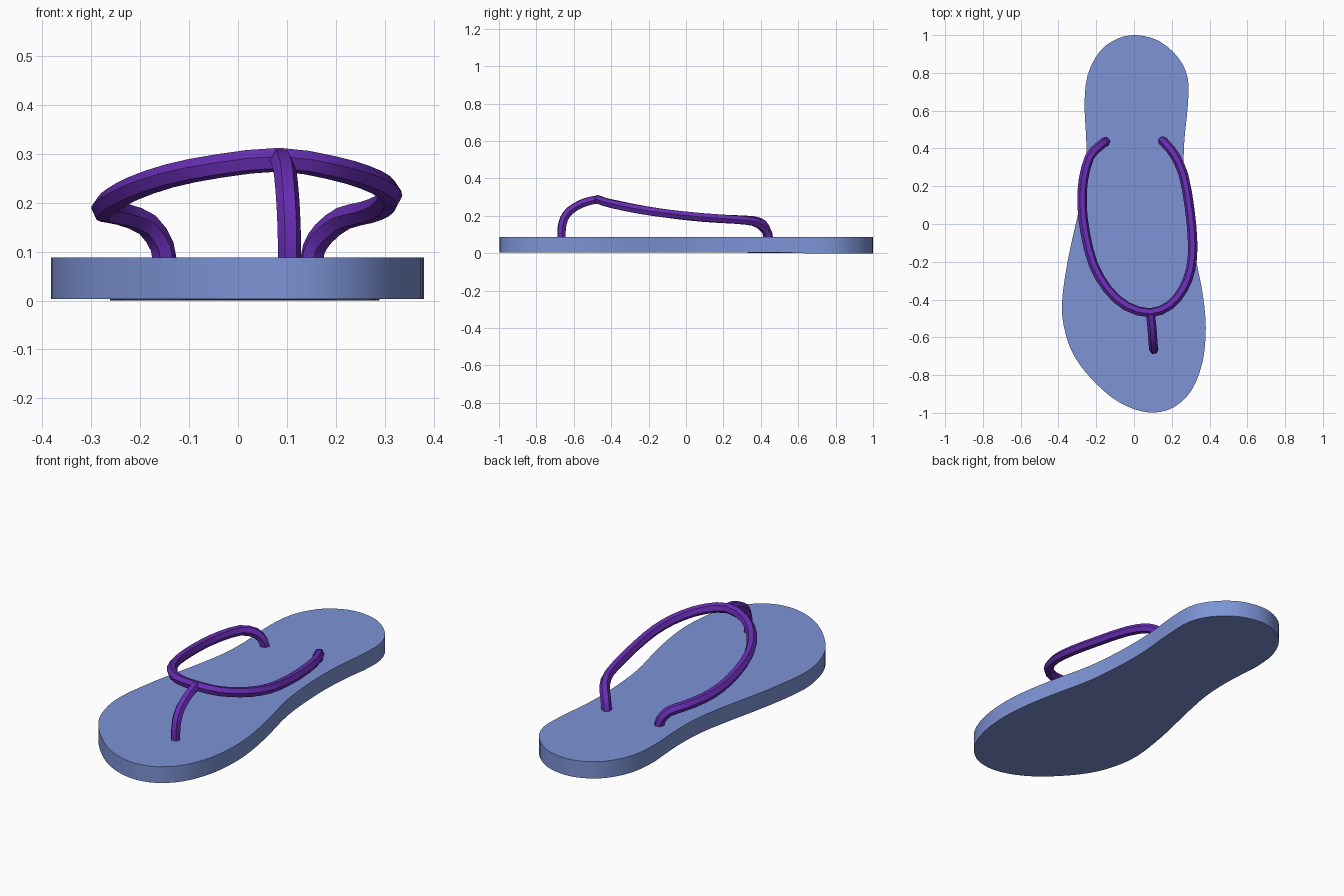
import bpy, bmesh, math
from mathutils import Vector

if "Cube" in bpy.data.objects:
    bpy.data.objects.remove(bpy.data.objects["Cube"])


def material(name, rgb):
    m = bpy.data.materials.new(name)
    m.diffuse_color = (*rgb, 1)
    m.use_nodes = True
    m.node_tree.nodes["Principled BSDF"].inputs["Base Color"].default_value = m.diffuse_color
    return m


BLUE = material("sole blue", (0.205, 0.295, 0.67))
PURPLE = material("strap purple", (0.14, 0.027, 0.46))


def smooth_path(pts, steps, closed=False):
    """Catmull-Rom curve through the points."""
    pts = [Vector(p) for p in pts]
    n = len(pts)
    get = (lambda i: pts[i % n]) if closed else (lambda i: pts[max(0, min(n - 1, i))])
    out = []
    for i in range(n if closed else n - 1):
        a, b, c, d = get(i - 1), get(i), get(i + 1), get(i + 2)
        for s in range(steps):
            t = s / steps
            out.append(0.5 * (2 * b + (c - a) * t + (2 * a - 5 * b + 4 * c - d) * t ** 2
                              + (3 * b - a - 3 * c + d) * t ** 3))
    if not closed:
        out.append(pts[-1])
    return out


def add_object(name, mesh, mat):
    mesh.materials.clear()
    mesh.materials.append(mat)
    ob = bpy.data.objects.new(name, mesh)
    bpy.context.collection.objects.link(ob)
    bpy.ops.object.select_all(action='DESELECT')
    ob.select_set(True)
    bpy.context.view_layer.objects.active = ob
    bpy.ops.object.shade_smooth_by_angle(angle=math.radians(35))
    return ob


def tube(name, pts, radius, mat):
    """Six-sided cord swept along a path."""
    cu = bpy.data.curves.new(name + "_path", 'CURVE')
    cu.dimensions = '3D'
    cu.bevel_depth = radius
    cu.bevel_resolution = 1
    cu.use_fill_caps = True
    sp = cu.splines.new('POLY')
    sp.points.add(len(pts) - 1)
    for p, co in zip(sp.points, pts):
        p.co = (*co, 1)
    tmp = bpy.data.objects.new(name + "_path", cu)
    bpy.context.collection.objects.link(tmp)
    bpy.context.view_layer.update()
    deps = bpy.context.evaluated_depsgraph_get()
    mesh = bpy.data.meshes.new_from_object(tmp.evaluated_get(deps))
    bpy.data.objects.remove(tmp)
    return add_object(name, mesh, mat)


# Sole: foot outline, clockwise from the heel, extruded up
outline = [(0.01, 1.0), (0.13, 0.97), (0.235, 0.88), (0.285, 0.77), (0.285, 0.63),
           (0.265, 0.42), (0.265, 0.22), (0.285, 0.0), (0.33, -0.2), (0.365, -0.38),
           (0.38, -0.55), (0.363, -0.73), (0.305, -0.88), (0.215, -0.968),
           (0.11, -0.998), (0.0, -0.98), (-0.115, -0.92), (-0.225, -0.82),
           (-0.31, -0.71), (-0.36, -0.59), (-0.382, -0.43), (-0.35, -0.19),
           (-0.295, 0.06), (-0.26, 0.25), (-0.252, 0.42), (-0.262, 0.63),
           (-0.245, 0.79), (-0.18, 0.915), (-0.09, 0.98)]
bm = bmesh.new()
ring = smooth_path(outline, 3, closed=True)
# the underside sits a hair lower beneath the heel
low = [bm.verts.new((p.x, p.y, 0.0 if p.y > 0.58 else 0.003)) for p in ring]
high = [bm.verts.new((p.x, p.y, 0.088)) for p in ring]
bm.faces.new(low)
bm.faces.new(high)
for i in range(len(ring)):
    j = (i + 1) % len(ring)
    bm.faces.new((low[i], low[j], high[j], high[i]))
bmesh.ops.recalc_face_normals(bm, faces=bm.faces)
sole = bpy.data.meshes.new("sole")
bm.to_mesh(sole)
bm.free()
add_object("sole", sole, BLUE)

# Side strap: one loop from the left anchor round the front to the right anchor
strap = [(-0.15, 0.437, 0.07), (-0.155, 0.433, 0.11), (-0.185, 0.41, 0.155),
         (-0.235, 0.355, 0.176), (-0.268, 0.235, 0.182), (-0.275, 0.10, 0.19),
         (-0.257, -0.055, 0.206), (-0.215, -0.215, 0.229), (-0.14, -0.345, 0.255),
         (-0.04, -0.435, 0.275), (0.085, -0.47, 0.288), (0.19, -0.43, 0.272),
         (0.26, -0.345, 0.252), (0.30, -0.24, 0.232), (0.311, -0.11, 0.213),
         (0.295, 0.08, 0.193), (0.262, 0.26, 0.18), (0.215, 0.365, 0.168),
         (0.175, 0.415, 0.137), (0.155, 0.437, 0.105), (0.15, 0.44, 0.07)]
tube("side_strap", smooth_path(strap, 2), 0.025, PURPLE)

# Toe post: rises between the toes and bends back to the strap
post = [(0.105, -0.665, 0.07), (0.105, -0.665, 0.13), (0.103, -0.652, 0.185),
        (0.1, -0.62, 0.228), (0.096, -0.56, 0.265), (0.09, -0.50, 0.283),
        (0.087, -0.465, 0.288)]
tube("toe_post", smooth_path(post, 2), 0.024, PURPLE)
